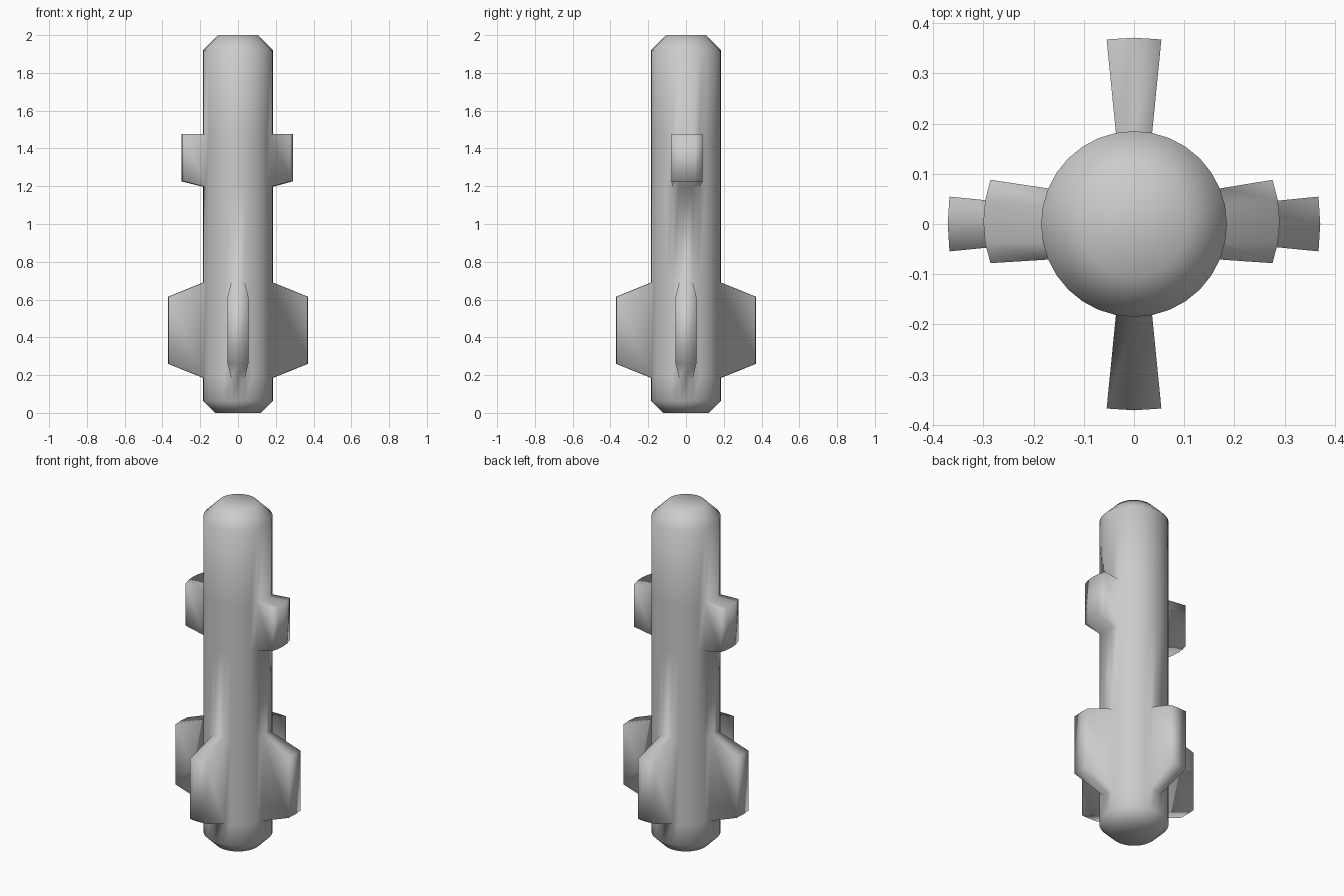
import bpy, bmesh, math
from mathutils import Vector

if "Cube" in bpy.data.objects:
    bpy.data.objects.remove(bpy.data.objects["Cube"])

SIDES = 32
STEP = 2 * math.pi / SIDES
# (radius, height) rings up the hull; panel roots sit on rings 2-3 and 4-5
PROFILE = [(0.122, 0), (0.185, 0.063), (0.185, 0.185), (0.185, 0.69),
           (0.185, 1.197), (0.185, 1.477), (0.185, 1.92), (0.105, 2)]

bm = bmesh.new()

# Hull: lathed rings with capped ends
rings = [[bm.verts.new((r * math.cos(i * STEP), r * math.sin(i * STEP), z))
          for i in range(SIDES)] for r, z in PROFILE]
grid = []
for low, high in zip(rings, rings[1:]):
    grid.append([bm.faces.new((low[i], low[(i + 1) % SIDES],
                               high[(i + 1) % SIDES], high[i])) for i in range(SIDES)])
bm.faces.new(rings[0][::-1])
bm.faces.new(rings[-1])


def raise_panel(quarter, half, band, push, widen, z_low, z_high, offset=(0, 0)):
    """Extrude hull faces outward into a fin that flares sideways."""
    centre = quarter * SIDES // 4
    faces = [grid[band][(centre + k) % SIDES] for k in range(-half, half)]
    mid = (PROFILE[band][1] + PROFILE[band + 1][1]) / 2
    angle = quarter * math.pi / 2
    out = Vector((math.cos(angle), math.sin(angle), 0))
    side = Vector((-out.y, out.x, 0))
    geom = bmesh.ops.extrude_face_region(bm, geom=faces)["geom"]
    for v in [g for g in geom if isinstance(g, bmesh.types.BMVert)]:
        z = z_low if v.co.z < mid else z_high
        v.co = out * (v.co.dot(out) + push) + side * v.co.dot(side) * widen
        v.co += Vector((offset[0], offset[1], z))
    old = [f for f in faces if f.is_valid]
    if old:
        bmesh.ops.delete(bm, geom=old, context='FACES')


# Four tail fins
for q in range(4):
    raise_panel(q, 1, 2, 0.186, 1.51, 0.26, 0.615)

# Two forward control fins
for q in (0, 2):
    raise_panel(q, 2, 4, 0.11, 1.172, 1.226, 1.477, (-0.005, 0.005))

bmesh.ops.recalc_face_normals(bm, faces=bm.faces)
mesh = bpy.data.meshes.new("rocket_body")
bm.to_mesh(mesh)
bm.free()
body = bpy.data.objects.new("rocket_body", mesh)
bpy.context.collection.objects.link(body)

bpy.context.view_layer.objects.active = body
body.select_set(True)
bpy.ops.object.shade_smooth()
